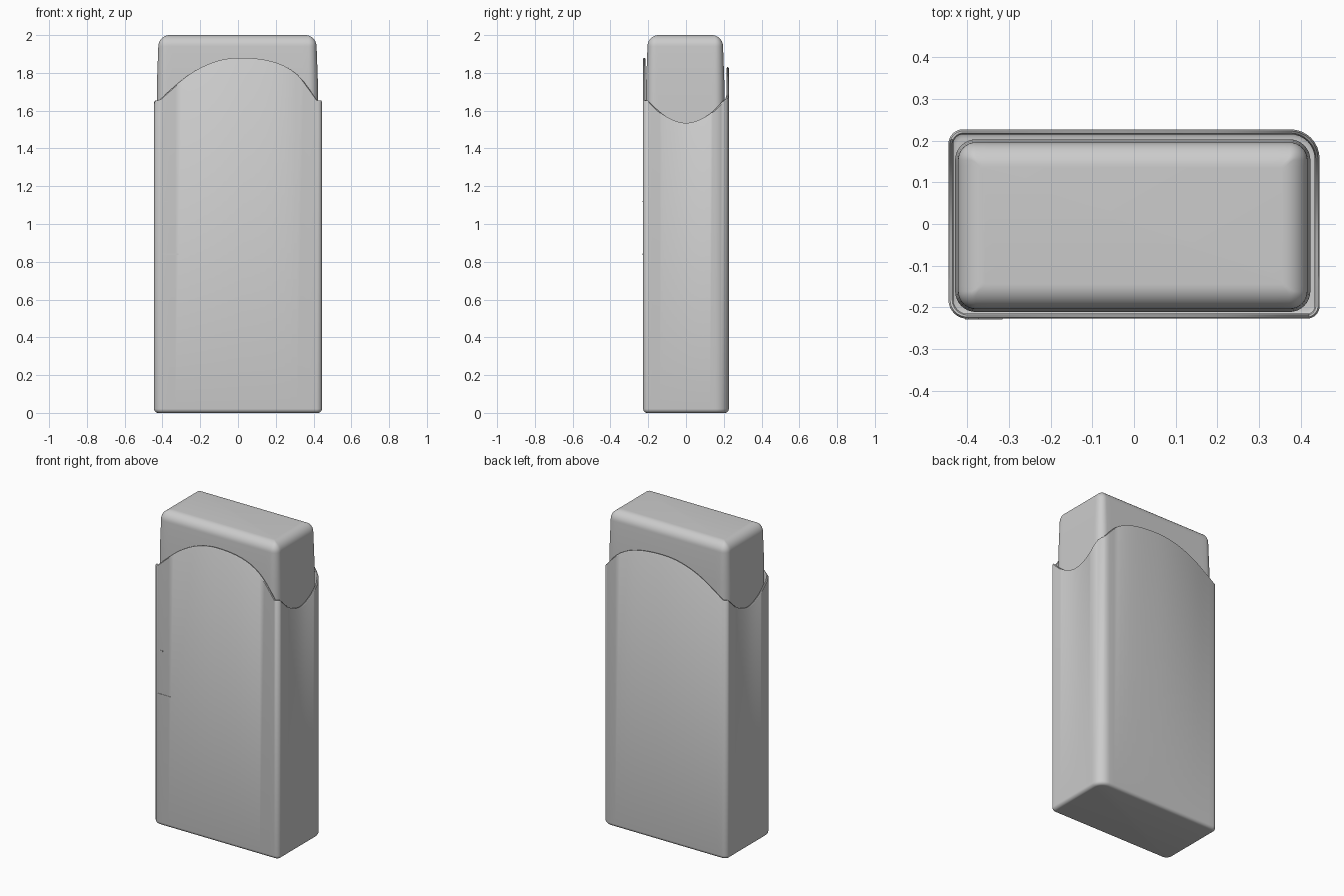
import bpy, bmesh, math

cube = bpy.data.objects.get("Cube")
if cube:
    bpy.data.objects.remove(cube, do_unlink=True)

grey = bpy.data.materials.new("plain grey")
grey.use_nodes = True
grey.diffuse_color = (0.6, 0.6, 0.6, 1)
grey.node_tree.nodes["Principled BSDF"].inputs["Base Color"].default_value = (0.6, 0.6, 0.6, 1)

CORNER_Z = 1.655


def curve(points, t):
    """Smooth curve through a few (position, height) points."""
    pts = [points[0]] + points + [points[-1]]
    t = max(points[0][0], min(points[-1][0], t))
    for (x0, z0), (x1, z1), (x2, z2), (x3, z3) in zip(pts, pts[1:], pts[2:], pts[3:]):
        if x1 <= t <= x2:
            h = x2 - x1
            s = (t - x1) / h
            m1, m2 = (z2 - z0) / (x2 - x0) * h, (z3 - z1) / (x3 - x1) * h
            return ((2*s**3 - 3*s*s + 1) * z1 + (s**3 - 2*s*s + s) * m1
                    + (3*s*s - 2*s**3) * z2 + (s**3 - s*s) * m2)


FRONT = [(-0.42, CORNER_Z), (-0.26, 1.79), (-0.12, 1.86), (0.02, 1.88),
         (0.2, 1.855), (0.32, 1.785), (0.42, CORNER_Z)]
SIDE = [(-0.205, CORNER_Z), (-0.11, 1.572), (0, 1.535), (0.11, 1.572), (0.205, CORNER_Z)]


def outline(hx, hy, radii, inset=0.0, arc=8, steps=24):
    """Rounded rectangle, counter-clockwise from the back right corner."""
    pts = []
    signs = [(1, 1), (-1, 1), (-1, -1), (1, -1)]
    for i, ((sx, sy), r) in enumerate(zip(signs, radii)):
        rr = max(r - inset, 0.006)
        cx, cy = sx * (hx - inset - rr), sy * (hy - inset - rr)
        for k in range(arc + 1):
            a = math.pi / 2 * (i + k / arc)
            pts.append((cx + rr * math.cos(a), cy + rr * math.sin(a)))
        # straight run towards the next corner
        nx, ny = signs[(i + 1) % 4]
        nr = max(radii[(i + 1) % 4] - inset, 0.006)
        a = math.pi / 2 * (i + 1)
        ex = nx * (hx - inset - nr) + nr * math.cos(a)
        ey = ny * (hy - inset - nr) + nr * math.sin(a)
        px, py = pts[-1]
        pts += [(px + (ex - px) * k / steps, py + (ey - py) * k / steps)
                for k in range(1, steps)]
    return pts


def loft(name, rings, cap_end):
    bm = bmesh.new()
    loops = [[bm.verts.new(p) for p in ring] for ring in rings]
    for a, b in zip(loops, loops[1:]):
        for i in range(len(a)):
            j = (i + 1) % len(a)
            bm.faces.new((a[i], a[j], b[j], b[i]))
    bm.faces.new(loops[0][::-1])
    if cap_end:
        bm.faces.new(loops[-1])
    mesh = bpy.data.meshes.new(name)
    bm.to_mesh(mesh)
    bm.free()
    obj = bpy.data.objects.new(name, mesh)
    bpy.context.collection.objects.link(obj)
    mesh.materials.append(grey)
    bpy.ops.object.select_all(action='DESELECT')
    obj.select_set(True)
    bpy.context.view_layer.objects.active = obj
    bpy.ops.object.shade_smooth_by_angle(angle=math.radians(40))
    return obj


def rounding(radius, steps=6):
    """Inset and height pairs of a quarter-round, from the cap outwards."""
    angles = [math.pi / 2 * k / steps for k in range(steps + 1)]
    return [(radius * (1 - math.sin(a)), radius * (1 - math.cos(a))) for a in angles]


# Sleeve: closed bottom, wavy rim and a thin inner wall
HX, HY, RADII = 0.445, 0.227, (0.07, 0.035, 0.045, 0.03)
base = outline(HX, HY, RADII)


def rim(x, y):
    if abs(y) / HY > abs(x) / HX:
        z = curve(FRONT, x)
        return z if y < 0 else CORNER_Z + (z - CORNER_Z) * 0.78
    return curve(SIDE, y)


def ring_at(inset, height):
    return [(x, y, height) for x, y in outline(HX, HY, RADII, inset)]


def rim_ring(inset, drop):
    return [(x, y, rim(*b) - drop)
            for (x, y), b in zip(outline(HX, HY, RADII, inset), base)]


sleeve_rings = [ring_at(i, z) for i, z in rounding(0.022)]
sleeve_rings += [rim_ring(0, 0.006), rim_ring(0.004, 0), rim_ring(0.009, 0),
                 rim_ring(0.012, 0.005), ring_at(0.012, 1.45)]
loft("sleeve", sleeve_rings, False)

# Block: rounded bar that slides inside the sleeve
BX, BY, BR = 0.426, 0.207, (0.05,) * 4


def block_ring(inset, height):
    return [(x - 0.003, y - 0.004, height) for x, y in outline(BX, BY, BR, inset)]


block_rings = [block_ring(0, 0.05), block_ring(0, 1.75)]
block_rings += [block_ring(0.007 + i, 2 - z) for i, z in reversed(rounding(0.06, 10))]
loft("block", block_rings, True)


# Small creases in the sleeve front
def crease(name, x, z, width):
    bpy.ops.mesh.primitive_cube_add(size=1, location=(x, -HY, z))
    obj = bpy.context.object
    obj.name = name
    obj.scale = (width, 0.005, 0.006)
    obj.data.materials.append(grey)


crease("lower_crease", -0.36, 0.84, 0.09)
crease("upper_crease", -0.385, 1.12, 0.025)
